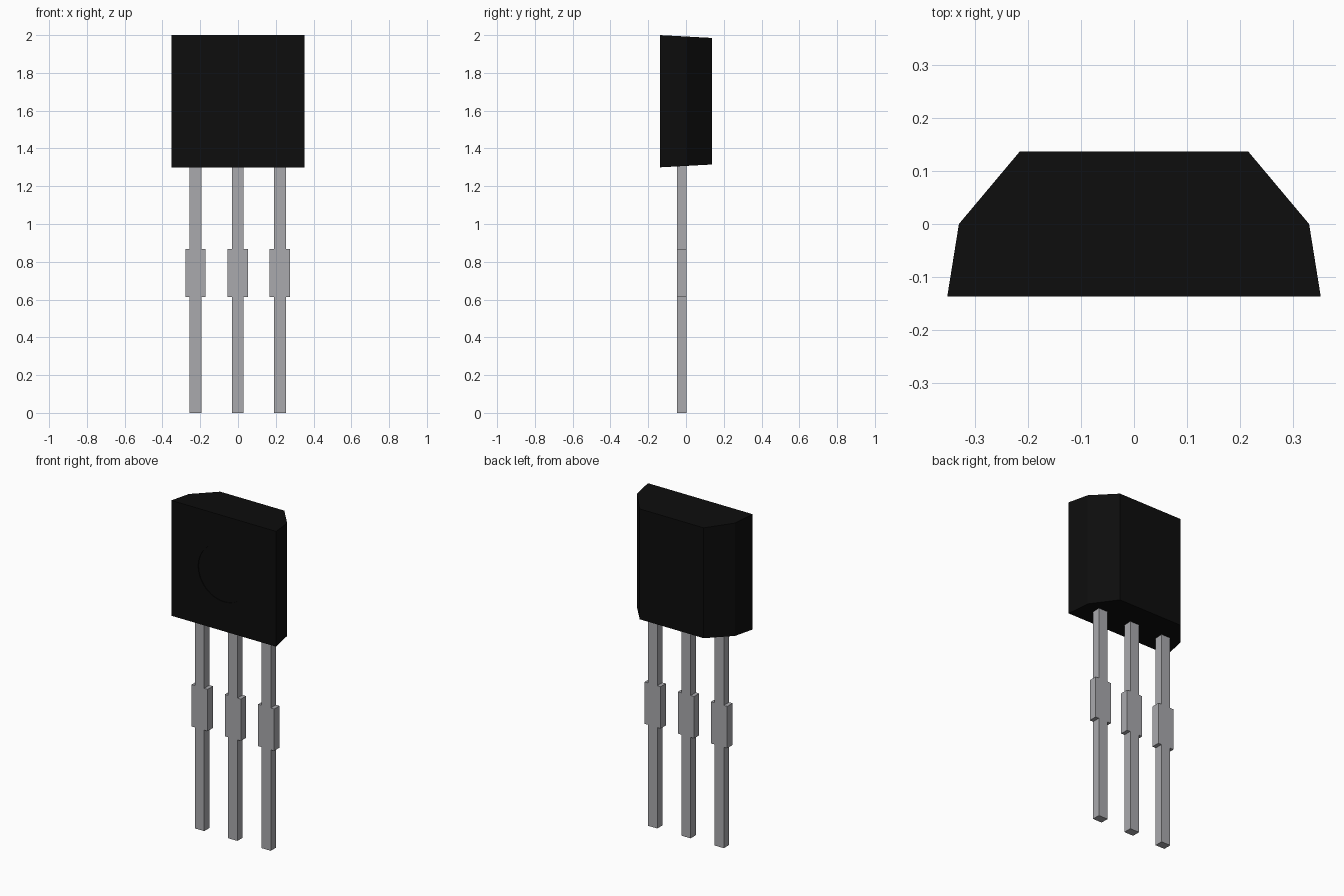
import bpy
import bmesh
from math import pi

cube = bpy.data.objects.get("Cube")
if cube:
    bpy.data.objects.remove(cube, do_unlink=True)


def material(name, rgb):
    mat = bpy.data.materials.new(name)
    mat.use_nodes = True
    color = (*rgb, 1)
    mat.diffuse_color = color
    mat.node_tree.nodes["Principled BSDF"].inputs["Base Color"].default_value = color
    return mat


def add_object(name, bm, mat):
    bmesh.ops.recalc_face_normals(bm, faces=bm.faces)
    mesh = bpy.data.meshes.new(name)
    bm.to_mesh(mesh)
    bm.free()
    mesh.materials.append(mat)
    obj = bpy.data.objects.new(name, mesh)
    bpy.context.collection.objects.link(obj)
    return obj


def extrude_profile(name, points, vector, mat):
    bm = bmesh.new()
    face = bm.faces.new([bm.verts.new(p) for p in points])
    moved = bmesh.ops.extrude_face_region(bm, geom=[face], use_keep_orig=True)["geom"]
    bmesh.ops.translate(bm, vec=vector,
                        verts=[v for v in moved if isinstance(v, bmesh.types.BMVert)])
    return add_object(name, bm, mat)


black = material("black plastic", (0.004, 0.004, 0.004))
grey = material("grey metal", (0.4, 0.4, 0.42))

# Moulded package: plan outline, with top and bottom tapering towards the back
DEPTH, MID_Z, HALF_Z = 0.137, 1.65, 0.35
half = [(0.352, -DEPTH), (0.33, 0), (0.215, DEPTH)]
outline = half + [(-x, y) for x, y in reversed(half)]
body = extrude_profile("package_body", [(x, y, MID_Z - HALF_Z) for x, y in outline],
                       (0, 0, 2 * HALF_Z), black)
for v in body.data.vertices:
    taper = 0.015 * (v.co.y + DEPTH) / (2 * DEPTH)
    v.co.z += taper if v.co.z < MID_Z else -taper

# Shallow round mould mark in the front face
bpy.ops.mesh.primitive_cylinder_add(vertices=48, radius=0.172, depth=0.02,
                                    location=(0, -DEPTH - 0.005, MID_Z),
                                    rotation=(pi / 2, 0, 0))
cutter = bpy.context.object
cutter.name = "mould_mark_cutter"
cutter.hide_render = True
cutter.data.materials.append(black)
mod = body.modifiers.new("mould mark", "BOOLEAN")
mod.operation = "DIFFERENCE"
mod.solver = "EXACT"
mod.object = cutter
bpy.context.view_layer.objects.active = body
bpy.ops.object.modifier_apply(modifier=mod.name)
bpy.data.objects.remove(cutter, do_unlink=True)

# Three flat leads, each with a wider shoulder
side = [(0.031, 0), (0.031, 0.613), (0.054, 0.613),
        (0.054, 0.867), (0.031, 0.867), (0.031, 1.33)]
silhouette = side + [(-x, z) for x, z in reversed(side)]
for name, cx in (("right_lead", -0.225), ("middle_lead", -0.002), ("left_lead", 0.222)):
    extrude_profile(name, [(cx + x, -0.047, z) for x, z in silhouette],
                    (0, 0.05, 0), grey)
